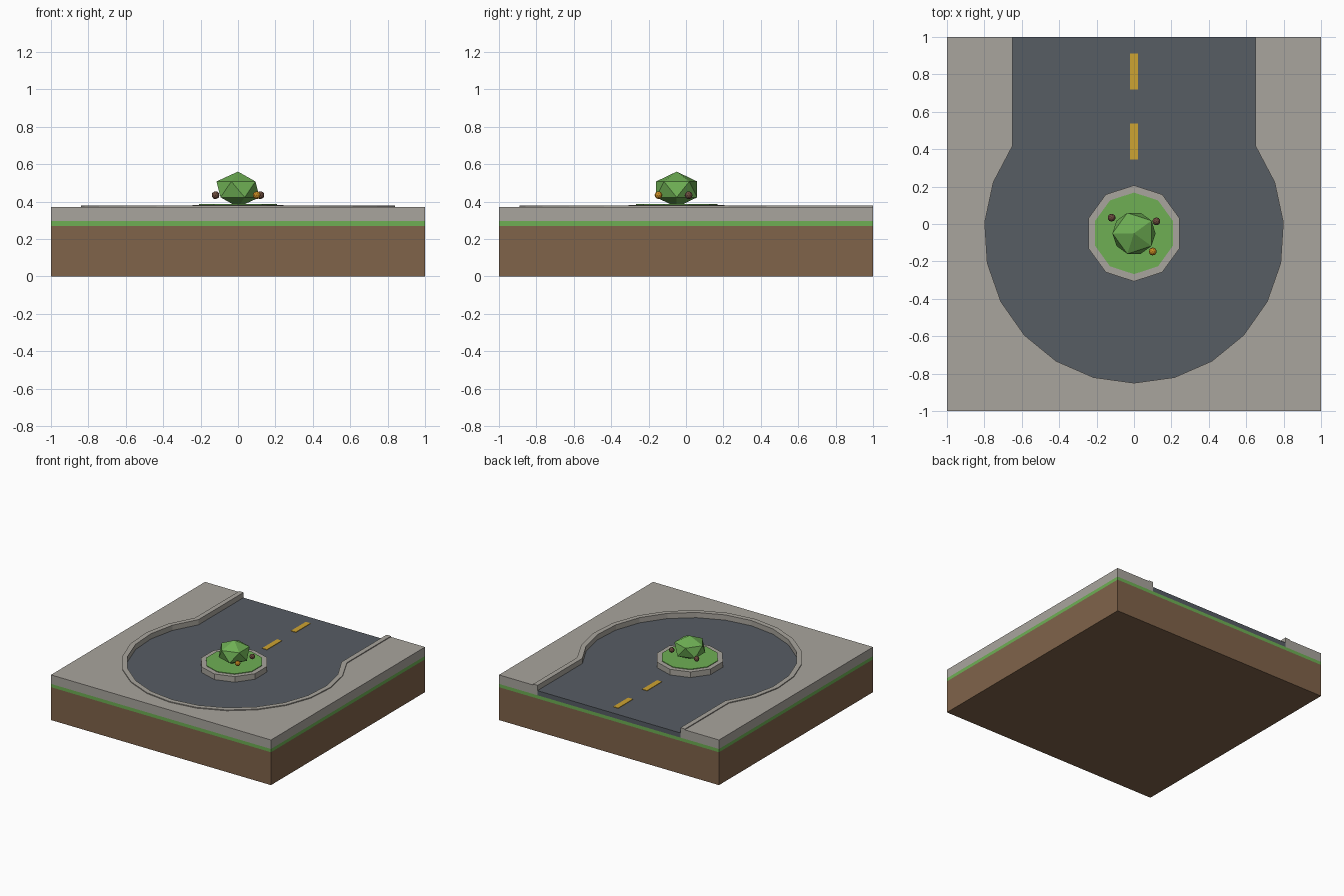
import bpy, bmesh, math

if "Cube" in bpy.data.objects:
    bpy.data.objects.remove(bpy.data.objects["Cube"])


def material(name, r, g, b):
    # 8-bit screen colour to linear
    lin = [((c / 255 + 0.055) / 1.055) ** 2.4 for c in (r, g, b)]
    m = bpy.data.materials.new(name)
    m.diffuse_color = (*lin, 1)
    m.use_nodes = True
    m.node_tree.nodes["Principled BSDF"].inputs["Base Color"].default_value = m.diffuse_color
    return m


DIRT = material("dirt_brown", 128, 99, 74)
GRASS = material("grass_green", 110, 175, 84)
STONE = material("pavement_grey", 169, 165, 157)
ASPHALT = material("asphalt_grey", 87, 93, 100)
PAINT = material("road_yellow", 206, 163, 50)
BROWN = material("berry_brown", 108, 76, 62)
ORANGE = material("berry_orange", 196, 136, 34)


def finish(bm, name, mat):
    bmesh.ops.recalc_face_normals(bm, faces=bm.faces)
    me = bpy.data.meshes.new(name)
    bm.to_mesh(me)
    bm.free()
    me.materials.append(mat)
    ob = bpy.data.objects.new(name, me)
    bpy.context.collection.objects.link(ob)
    return ob


def prism(name, outline, z0, z1, mat):
    """Extrude a flat outline from z0 up to z1."""
    bm = bmesh.new()
    base = bm.faces.new([bm.verts.new((x, y, z0)) for x, y in outline])
    top = bmesh.ops.extrude_face_region(bm, geom=[base], use_keep_orig=True)
    verts = [v for v in top["geom"] if isinstance(v, bmesh.types.BMVert)]
    bmesh.ops.translate(bm, verts=verts, vec=(0, 0, z1 - z0))
    return finish(bm, name, mat)


def rect(x0, x1, y0, y1):
    return [(x0, y0), (x1, y0), (x1, y1), (x0, y1)]


def circle(radius, n):
    return [(radius * math.cos(math.pi / 2 + math.tau * i / n),
             CY + radius * math.sin(math.pi / 2 + math.tau * i / n)) for i in range(n)]


def road_outline(half, radius, n=16):
    """Right back corner, round the turning circle, to left back corner."""
    a = math.acos(half / radius)
    sweep = math.pi + 2 * a
    arc = [(radius * math.cos(a - sweep * i / n),
            CY + radius * math.sin(a - sweep * i / n)) for i in range(n + 1)]
    return [(half, 1)] + arc + [(-half, 1)]


def ball(name, loc, scale, subdivisions, mat, turn=0):
    bm = bmesh.new()
    bmesh.ops.create_icosphere(bm, subdivisions=subdivisions, radius=1)
    ob = finish(bm, name, mat)
    ob.location, ob.scale, ob.rotation_euler.z = loc, scale, turn
    return ob


CY = -0.05            # centre of the turning circle
Z_GRASS, Z_BASE, Z_ROAD, Z_PAVE = 0.27, 0.297, 0.335, 0.371

# Ground layers
square = rect(-1, 1, -1, 1)
prism("dirt_block", square, 0, Z_GRASS, DIRT)
prism("grass_layer", square, Z_GRASS, Z_BASE, GRASS)

# Road, kerb and pavement
inner = road_outline(0.65, 0.80)
outer = road_outline(0.69, 0.84)
prism("road", inner, Z_BASE, Z_ROAD, ASPHALT)
prism("kerb", inner + outer[::-1], Z_BASE, 0.378, STONE)
prism("pavement", outer + [(-1, 1), (-1, -1), (1, -1), (1, 1)], Z_BASE, Z_PAVE, STONE)

# Centre line dashes
for i, y in enumerate((0.345, 0.72)):
    prism(f"road_dash_{i + 1}", rect(-0.022, 0.022, y, y + 0.192), Z_ROAD, Z_ROAD + 0.004, PAINT)

# Central island
prism("island_kerb", circle(0.257, 10), Z_ROAD, 0.381, STONE)
prism("island_grass", circle(0.218, 10), 0.37, 0.386, GRASS)

# Bush with berries around it
ball("bush", (0, CY, 0.465), (0.129, 0.129, 0.095), 1, GRASS, math.pi)
for i, (x, y, mat) in enumerate(((-0.12, 0.034, BROWN), (0.12, 0.014, BROWN), (0.1, -0.147, ORANGE))):
    ball(f"berry_{i + 1}", (x, y, 0.434), (0.021,) * 3, 2, mat)
